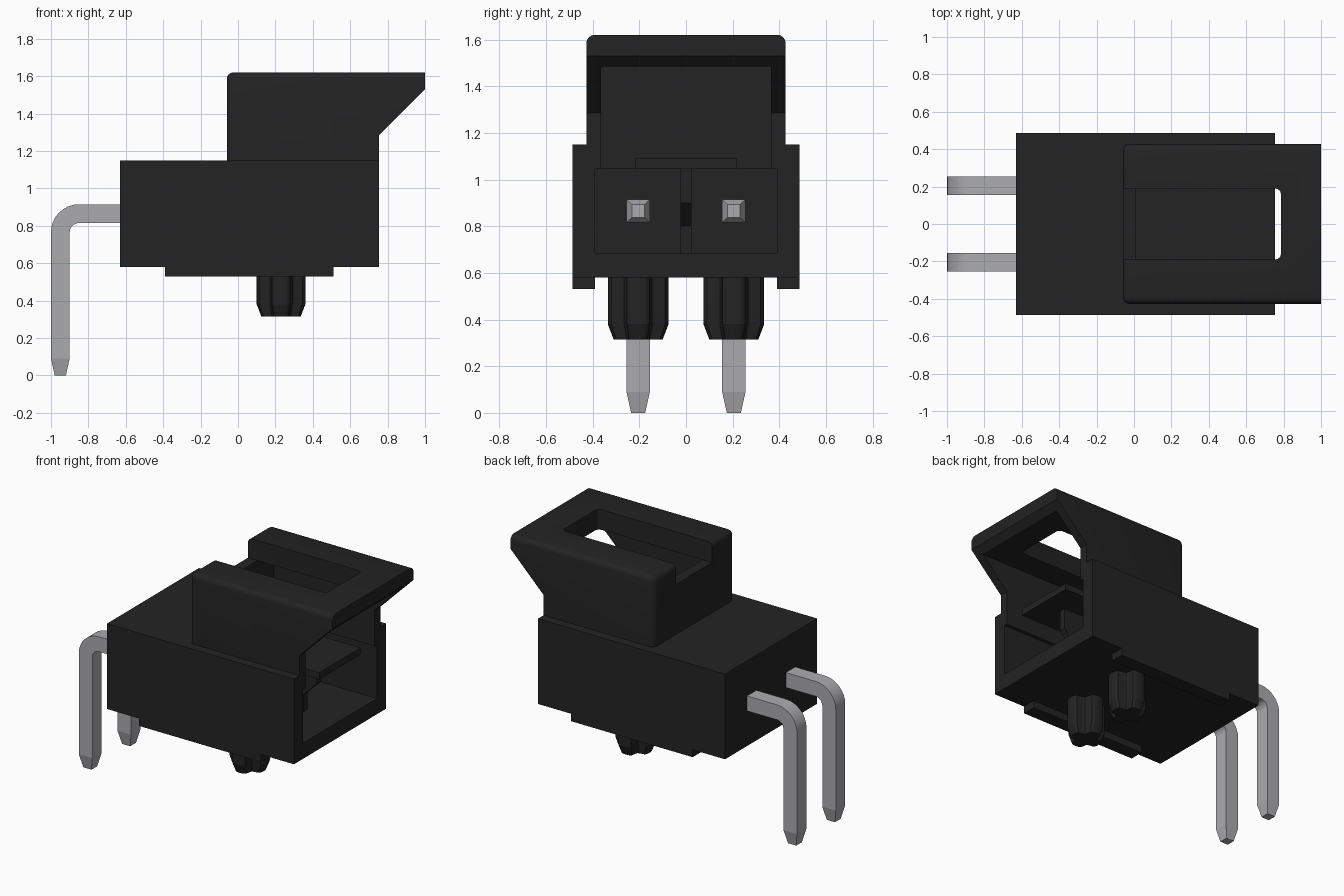
import bpy, bmesh, math

if "Cube" in bpy.data.objects:
    bpy.data.objects.remove(bpy.data.objects["Cube"])


def material(name, rgb):
    m = bpy.data.materials.new(name)
    m.diffuse_color = (*rgb, 1)
    m.use_nodes = True
    m.node_tree.nodes["Principled BSDF"].inputs["Base Color"].default_value = m.diffuse_color
    return m


BLACK = material("black plastic", (0.017, 0.017, 0.017))
METAL = material("pin metal", (0.41, 0.41, 0.43))


def finish(name, bm, mat):
    bmesh.ops.recalc_face_normals(bm, faces=bm.faces)
    me = bpy.data.meshes.new(name)
    bm.to_mesh(me)
    bm.free()
    me.materials.append(mat)
    ob = bpy.data.objects.new(name, me)
    bpy.context.collection.objects.link(ob)
    return ob


def loft(name, rings, mat, bevel=None, radius=0.03):
    """Skin a list of equal-length point rings and cap both ends."""
    bm = bmesh.new()
    vs = [[bm.verts.new(p) for p in r] for r in rings]
    n = len(rings[0])
    for a, b in zip(vs, vs[1:]):
        for i in range(n):
            bm.faces.new((a[i], a[(i + 1) % n], b[(i + 1) % n], b[i]))
    bm.faces.new(vs[0][::-1])
    bm.faces.new(vs[-1])
    if bevel:
        edges = [e for e in bm.edges if bevel(e.verts[0].co, e.verts[1].co)]
        bmesh.ops.bevel(bm, geom=edges, offset=radius, segments=4,
                        profile=0.5, affect='EDGES')
    return finish(name, bm, mat)


def prism(name, profile, y0, y1, **kw):
    """Extrude an (x, z) profile along y."""
    return loft(name, [[(x, y, z) for x, z in profile] for y in (y0, y1)], BLACK, **kw)


def box(name, x0, x1, y0, y1, z0, z1, **kw):
    return prism(name, [(x0, z0), (x1, z0), (x1, z1), (x0, z1)], y0, y1, **kw)


def select_only(ob):
    bpy.ops.object.select_all(action='DESELECT')
    ob.select_set(True)
    bpy.context.view_layer.objects.active = ob


def cut(ob, *cutters):
    select_only(ob)
    for c in cutters:
        m = ob.modifiers.new("cut", 'BOOLEAN')
        m.operation, m.solver, m.object = 'DIFFERENCE', 'EXACT', c
        bpy.ops.object.modifier_apply(modifier=m.name)


def smooth(ob, deg=35):
    select_only(ob)
    bpy.ops.object.shade_smooth_by_angle(angle=math.radians(deg))


# Cutters: socket, latch cavity and the top slot that runs out at the back
socket = box("socket_cutter", -0.35, 1.2, -0.39, 0.39, 0.685, 1.045)
cavity = box("cavity_cutter", 0.01, 1.2, -0.365, 0.365, 1.0, 1.485)
slot = box("slot_cutter", -0.2, 0.785, -0.19, 0.19, 1.485, 1.8,
           bevel=lambda a, b: a.x > 0.7 and b.x > 0.7 and abs(a.z - b.z) > 0.1)
slot_through = box("slot_through_cutter", 0.02, 0.74, -0.189, 0.189, 1.4, 1.5)

# Main housing block
housing = box("housing", -0.63, 0.755, -0.487, 0.487, 0.58, 1.15)
cut(housing, socket, cavity)

# Raised latch hood with overhanging sloped lip
hood = prism("latch_hood", [(-0.06, 1.15), (0.755, 1.15), (0.755, 1.285),
                            (1.0, 1.53), (1.0, 1.62), (-0.06, 1.62)], -0.427, 0.427,
             bevel=lambda a, b: (a.z > 1.6 and b.z > 1.6 and min(a.x, b.x) < 0.9)
             or (a.x < 0 and b.x < 0 and abs(a.z - b.z) > 0.1),
             radius=0.035)
cut(hood, cavity, slot, slot_through)
smooth(hood)
for c in (socket, cavity, slot, slot_through):
    bpy.data.objects.remove(c)

# Tongue and stepped divider between the two pin chambers
box("tongue", -0.03, 0.754, -0.218, 0.218, 1.045, 1.09)
prism("divider", [(-0.36, 0.67), (0.5, 0.67), (0.5, 0.8), (0.6, 0.9),
                  (0.6, 1.046), (-0.36, 1.046)], -0.023, 0.023)

# Fluted peg cross-section radius: four lobes with grooves between
def lobe(a):
    d = abs((a + math.pi / 4) % (math.pi / 2) - math.pi / 4)
    t = max(0.0, (d - 0.36) / (math.pi / 4 - 0.36))
    return 0.13 - 0.045 * math.sin(t * math.pi / 2)


for side, s in (("left", -1), ("right", 1)):
    # Stand-off rail under each edge
    box(f"rail_{side}", -0.39, 0.51, *sorted((s * 0.39, s * 0.487)), 0.53, 0.585)

    # Locating peg with tapered end
    cy = s * 0.205
    angles = [i * math.tau / 48 for i in range(48)]
    peg = loft(f"peg_{side}",
               [[(0.23 + k * lobe(a) * math.cos(a), cy + k * lobe(a) * math.sin(a), z)
                 for a in angles] for z, k in ((0.59, 1), (0.38, 1), (0.315, 0.81))], BLACK)
    smooth(peg, 16)

    # Bent square pin: (x, z, direction angle, half width) along its path
    path = [(0.50, 0.865, 0, 0.027), (0.45, 0.865, 0, 0.05)]
    for i in range(9):
        t = i / 8 * math.pi / 2
        path.append((-0.85 - 0.1 * math.sin(t), 0.765 + 0.1 * math.cos(t), t, 0.05))
    path += [(-0.95, 0.09, math.pi / 2, 0.05), (-0.95, 0, math.pi / 2, 0.03)]
    rings = []
    for x, z, t, h in path:
        nx, nz = -math.sin(t) * h, math.cos(t) * h
        rings.append([(x + k * nx, cy + j * h, z + k * nz)
                      for k, j in ((1, 1), (1, -1), (-1, -1), (-1, 1))])
    smooth(loft(f"pin_{side}", rings, METAL), 12)
